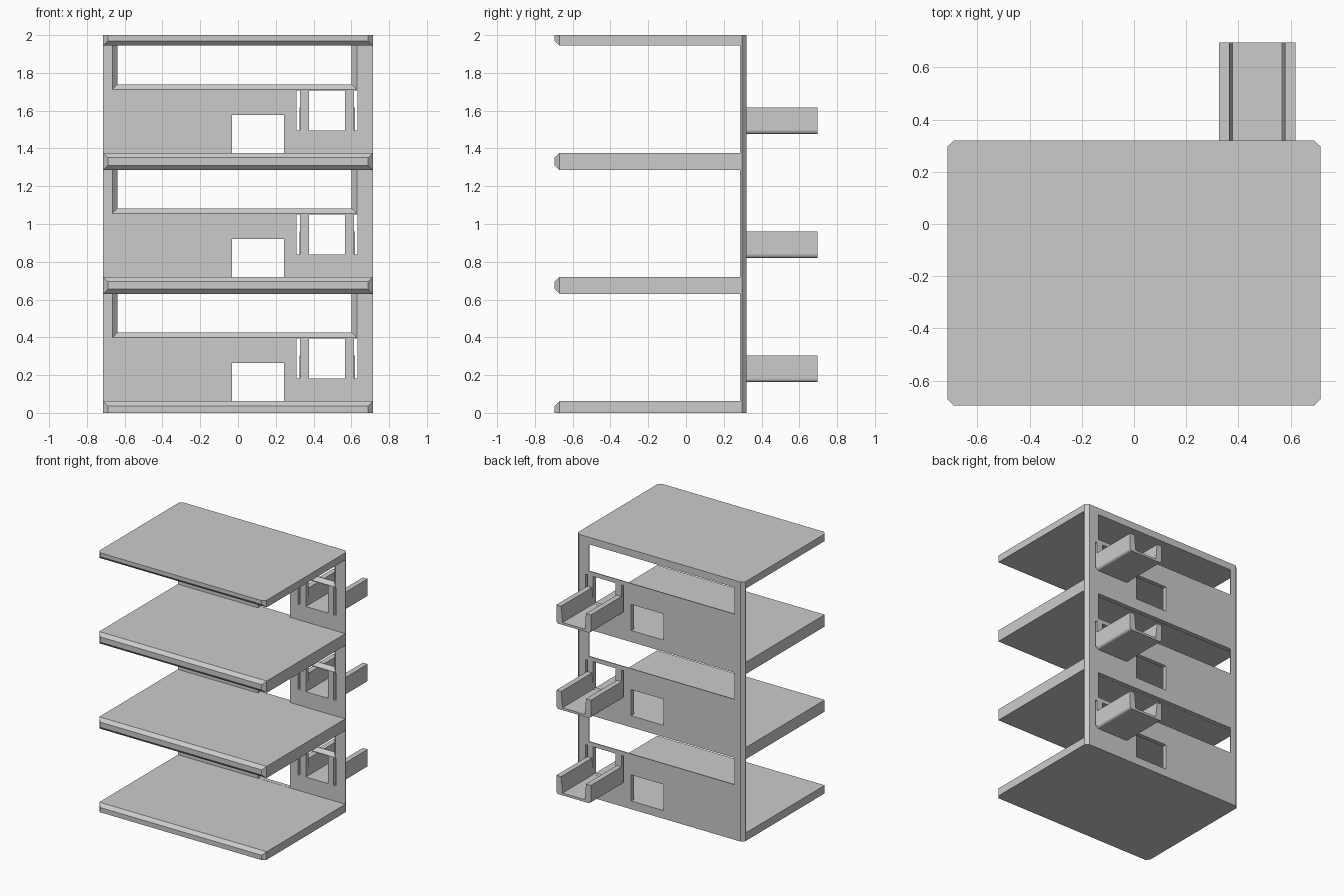
import bpy, bmesh, math

if "Cube" in bpy.data.objects:
    bpy.data.objects.remove(bpy.data.objects["Cube"], do_unlink=True)

grey = bpy.data.materials.new("light_grey")
grey.use_nodes = True
GREY = (0.6, 0.6, 0.6, 1)
grey.diffuse_color = GREY
grey.node_tree.nodes["Principled BSDF"].inputs["Base Color"].default_value = GREY

HALF_W, FRONT, WALL_Y, BACK, EDGE = 0.714, -0.695, 0.287, 0.32, 0.025
STOREY = 0.657


def rect(x0, x1, z0, z1):
    return [(x0, z0), (x1, z0), (x1, z1), (x0, z1)]


def loft(name, *sections):
    """Solid skinned along y through (y, [(x, z), ...]) sections."""
    bm = bmesh.new()
    rings = [[bm.verts.new((x, y, z)) for x, z in pts] for y, pts in sections]
    n = len(rings[0])
    for a, b in zip(rings, rings[1:]):
        for i in range(n):
            bm.faces.new((a[i], a[(i + 1) % n], b[(i + 1) % n], b[i]))
    bm.faces.new(rings[0])
    bm.faces.new(rings[-1])
    bmesh.ops.recalc_face_normals(bm, faces=bm.faces)
    mesh = bpy.data.meshes.new(name)
    bm.to_mesh(mesh)
    bm.free()
    obj = bpy.data.objects.new(name, mesh)
    bpy.context.collection.objects.link(obj)
    mesh.materials.append(grey)
    return obj


# Floor slabs with a chamfered front nose
def slab(name, z0, z1, low_edge=EDGE, high_edge=EDGE):
    full = rect(-HALF_W, HALF_W, z0, z1)
    nose = rect(EDGE - HALF_W, HALF_W - EDGE, z0 + low_edge, z1 - high_edge)
    return loft(name, (FRONT, nose), (FRONT + EDGE, full), (WALL_Y, full))


slab("ground_slab", 0, 0.062, low_edge=0)
slab("first_floor_slab", 0.63, 0.72)
slab("second_floor_slab", 1.286, 1.377)
slab("roof_slab", 1.945, 2, high_edge=0)

# Rear wall with chamfered outer corners
wide = rect(-HALF_W, HALF_W, 0, 2)
wall = loft("rear_wall", (WALL_Y, wide), (BACK - 0.023, wide),
            (BACK, rect(EDGE - HALF_W, HALF_W - EDGE, 0, 2)))


def cut(*sections):
    cutter = loft("opening_cutter", *sections)
    cutter.hide_render = True
    mod = wall.modifiers.new("opening", "BOOLEAN")
    mod.operation, mod.solver, mod.object = "DIFFERENCE", "EXACT", cutter
    bpy.context.view_layer.objects.active = wall
    bpy.ops.object.modifier_apply(modifier=mod.name)
    bpy.data.objects.remove(cutter, do_unlink=True)


def cut_box(x0, x1, z0, z1):
    shape = rect(x0, x1, z0, z1)
    cut((WALL_Y - 0.1, shape), (BACK + 0.1, shape))


# Balcony profile: a trough with rounded lower corners and tapering sides
def balcony(name, z):
    x0, x1, r, steps = 0.325, 0.619, 0.02, 4
    base, floor, rim = z + 0.163, z + 0.181, z + 0.304
    pts = [(x0, rim)]
    for cx, start in ((x0 + r, math.pi), (x1 - r, 1.5 * math.pi)):
        for i in range(steps + 1):
            a = start + i * math.pi / 2 / steps
            pts.append((cx + r * math.cos(a), base + r + r * math.sin(a)))
    pts += [(x1, rim), (x1 - 0.041, rim), (x1 - 0.053, floor),
            (x0 + 0.052, floor), (x0 + 0.041, rim)]
    return loft(name, (BACK - 0.004, pts), (-FRONT, pts))


for level, floor_name in enumerate(("lower", "middle", "upper")):
    z = level * STOREY
    top = z + 0.631
    # Splayed strip window under the ceiling
    outer = rect(-0.664, 0.629, z + 0.399, top)
    inner = rect(-0.639, 0.602, z + 0.425, top)
    cut((WALL_Y - 0.1, outer), (WALL_Y, outer), (BACK - 0.007, inner), (BACK + 0.1, inner))
    # Square window at floor level
    cut_box(-0.031, 0.243, z + 0.063, z + 0.264)
    # Balcony doorway with a slit on each side
    for x0, x1 in ((0.309, 0.327), (0.377, 0.567), (0.615, 0.633)):
        cut_box(x0, x1, z + 0.182, z + 0.393)
    balcony(floor_name + "_balcony", z)
